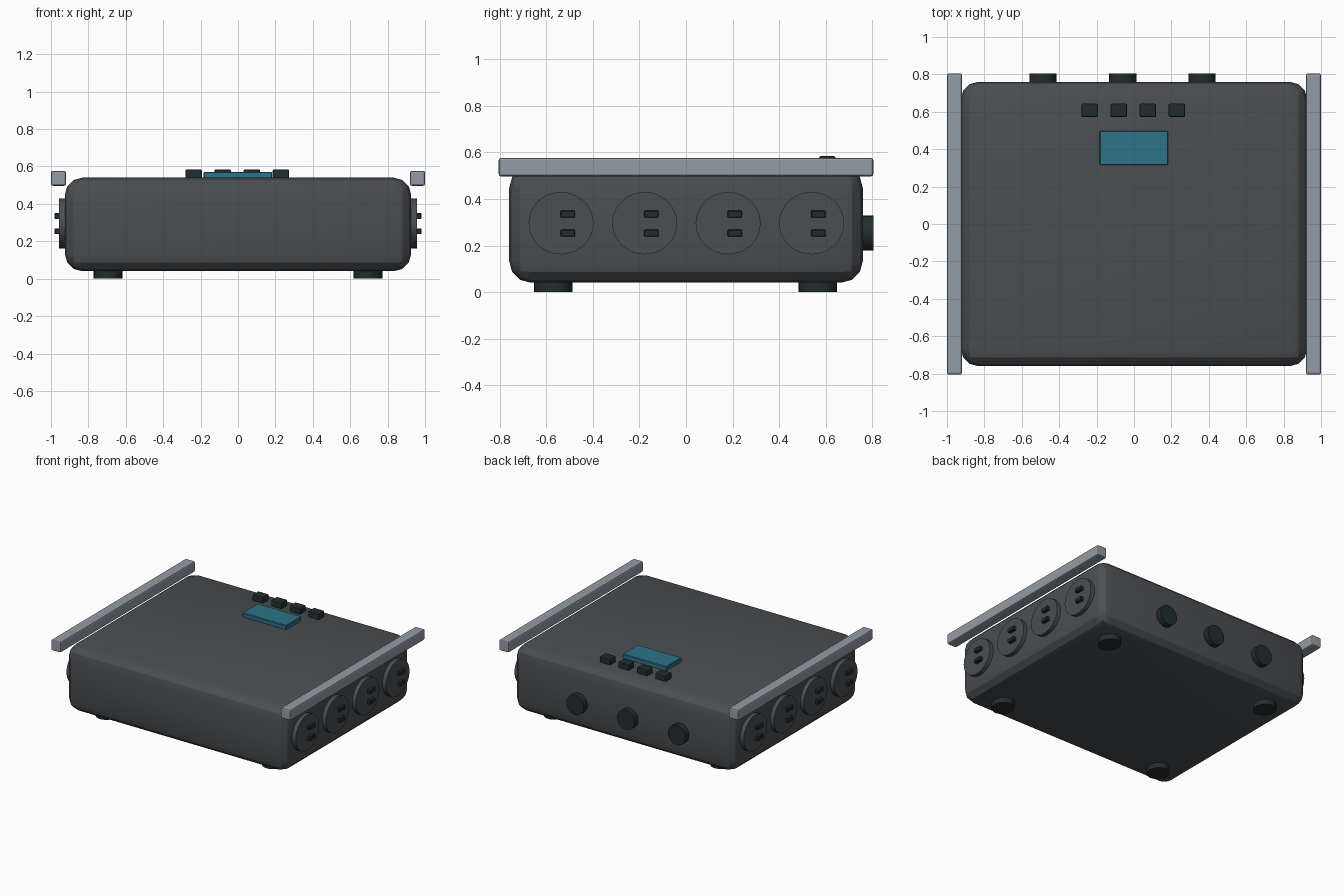
import bpy, math

if "Cube" in bpy.data.objects:
    bpy.data.objects.remove(bpy.data.objects["Cube"])


def material(name, rgb):
    m = bpy.data.materials.new(name)
    m.diffuse_color = (*rgb, 1)
    m.use_nodes = True
    m.node_tree.nodes["Principled BSDF"].inputs["Base Color"].default_value = m.diffuse_color
    return m


CASE = material("charcoal grey", (0.070, 0.076, 0.084))
METAL = material("light steel grey", (0.29, 0.33, 0.375))
RUBBER = material("near black green", (0.016, 0.026, 0.028))
GLASS = material("teal display", (0.026, 0.172, 0.245))


def finish(ob, name, mat, bevel, segments):
    ob.name = name
    ob.data.materials.append(mat)
    bpy.ops.object.transform_apply(location=False, rotation=True, scale=True)
    if bevel:
        mod = ob.modifiers.new("rounded edges", 'BEVEL')
        mod.width, mod.segments = bevel, segments
        mod.limit_method = 'ANGLE'
        bpy.ops.object.modifier_apply(modifier=mod.name)
    return ob


def box(name, lo, hi, mat, bevel=0.0, segments=2):
    centre = [(a + b) / 2 for a, b in zip(lo, hi)]
    bpy.ops.mesh.primitive_cube_add(size=1, location=centre)
    ob = bpy.context.object
    ob.scale = [b - a for a, b in zip(lo, hi)]
    return finish(ob, name, mat, bevel, segments)


def disc(name, centre, size, axis, mat, bevel=0.0):
    """Cylinder lying along the given axis; size is its full x, y, z extent."""
    rot = {'x': (0, math.pi / 2, 0), 'y': (math.pi / 2, 0, 0), 'z': (0, 0, 0)}[axis]
    bpy.ops.mesh.primitive_cylinder_add(vertices=32, radius=0.5, depth=1,
                                        location=centre, rotation=rot)
    ob = bpy.context.object
    bpy.ops.object.transform_apply(location=False, rotation=True, scale=False)
    ob.scale = size
    finish(ob, name, mat, bevel, 2)
    bpy.ops.object.shade_smooth_by_angle(angle=math.radians(35))
    return ob


# Main case with broad rounded edges
box("case", (-0.926, -0.76, 0.04), (0.926, 0.76, 0.54), CASE, 0.093, 3)
bpy.ops.object.shade_smooth_by_angle(angle=math.radians(25))

for side, s in (("right", 1), ("left", -1)):
    # Carrying rails along the upper side edges
    x = sorted((s * 0.92, s * 1.0))
    box(f"{side}_rail", (x[0], -0.805, 0.497), (x[1], 0.805, 0.577), METAL, 0.01)

    # Round sockets with two slots each, turned half way round on the left
    for i in range(4):
        y = s * (-0.537 + i * 0.359)
        disc(f"{side}_socket_{i + 1}", (s * 0.932, y, 0.296),
             (0.05, 0.279, 0.268), 'x', CASE)
        x = sorted((s * 0.94, s * 0.982))
        yc = y + s * 0.029
        for label, z in (("upper", 0.335), ("lower", 0.253)):
            box(f"{side}_socket_{i + 1}_{label}_slot",
                (x[0], yc - 0.031, z - 0.015), (x[1], yc + 0.031, z + 0.015),
                RUBBER, 0.003, 1)

    # Feet
    for label, y in (("front", -0.57), ("back", 0.567)):
        disc(f"{label}_{side}_foot", (s * 0.695, y, 0.03),
             (0.153, 0.165, 0.06), 'z', RUBBER)

# Back knobs
for i, x in enumerate((-0.486, -0.06, 0.364)):
    disc(f"back_knob_{i + 1}", (x, 0.775, 0.253), (0.145, 0.06, 0.15), 'y', RUBBER)

# Display and buttons on the top
box("display", (-0.184, 0.315, 0.53), (0.182, 0.498, 0.571), GLASS, 0.004, 1)
for i in range(4):
    x = -0.237 + i * 0.1553
    box(f"button_{i + 1}", (x - 0.044, 0.572, 0.53), (x + 0.044, 0.643, 0.584),
        RUBBER, 0.007)
